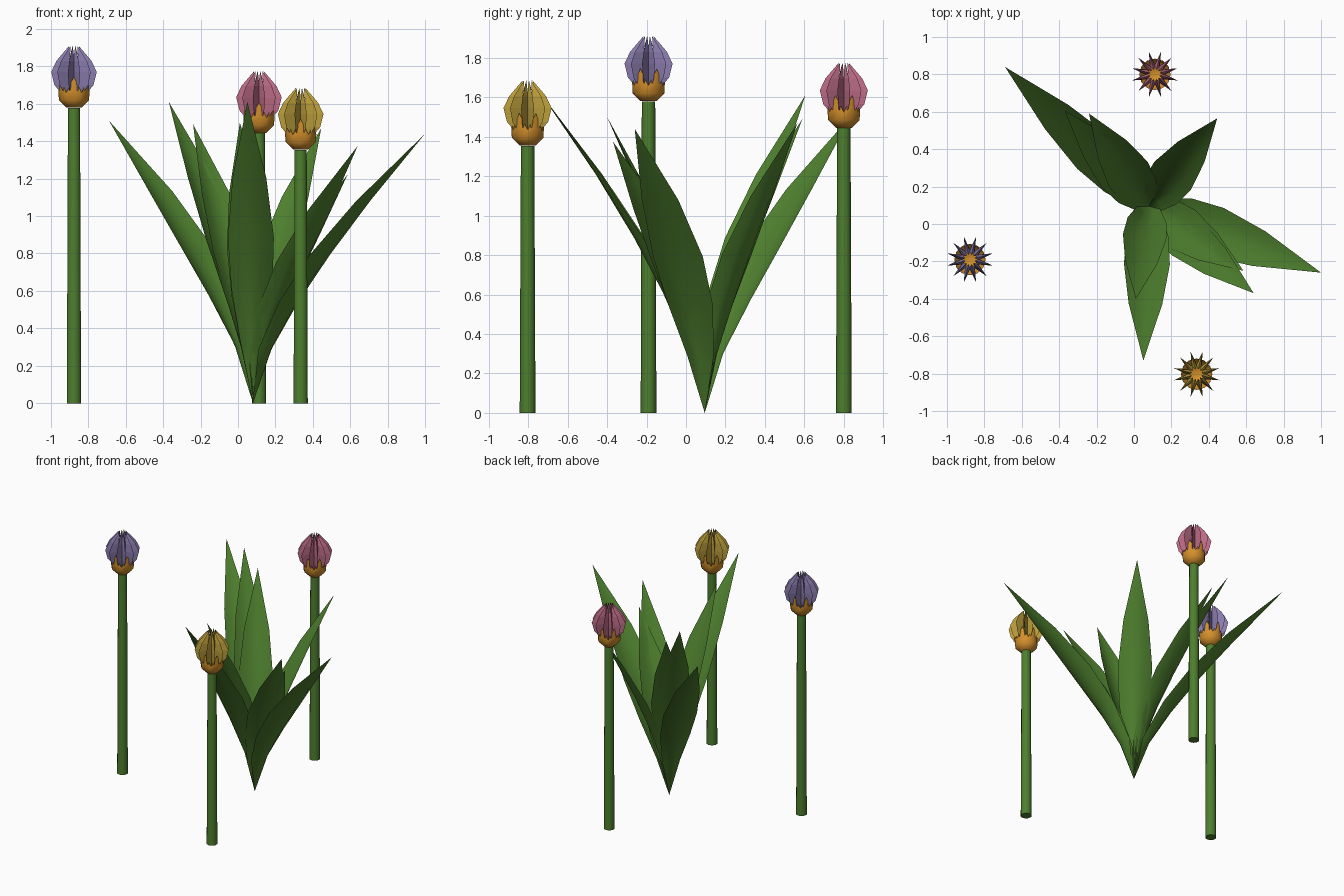
import bpy
import bmesh
from math import cos, sin, tau, radians
from mathutils import Vector

cube = bpy.data.objects.get("Cube")
if cube:
    bpy.data.objects.remove(cube, do_unlink=True)


def material(name, rgb):
    mat = bpy.data.materials.new(name)
    mat.use_nodes = True
    mat.diffuse_color = (*rgb, 1)
    bsdf = next(n for n in mat.node_tree.nodes if n.type == "BSDF_PRINCIPLED")
    bsdf.inputs["Base Color"].default_value = (*rgb, 1)
    return mat


green = material("leaf green", (.075, .21, .027))
orange = material("sepal orange", (.66, .28, .025))
purple = material("petal purple", (.26, .205, .43))
pink = material("petal pink", (.51, .15, .24))
yellow = material("petal yellow", (.51, .35, .045))


def finish(name, bm, mat, smooth, fix_normals=True):
    bmesh.ops.remove_doubles(bm, verts=bm.verts[:], dist=1e-5)
    if fix_normals:
        bmesh.ops.recalc_face_normals(bm, faces=bm.faces[:])
    for face in bm.faces:
        face.smooth = smooth
    mesh = bpy.data.meshes.new(name)
    bm.to_mesh(mesh)
    bm.free()
    mesh.materials.append(mat)
    obj = bpy.data.objects.new(name, mesh)
    bpy.context.collection.objects.link(obj)
    return obj


def polar(r, angle, z):
    return Vector((r * cos(angle), r * sin(angle), z))


def skin(bm, rows, closed=False):
    """Bridge equal-length rows of points with faces, dropping collapsed corners."""
    n = len(rows[0])
    for low, high in zip(rows, rows[1:]):
        for i in range(n if closed else n - 1):
            j = (i + 1) % n
            pts = []
            for p in (low[i], low[j], high[j], high[i]):
                if all((p - q).length > 1e-6 for q in pts):
                    pts.append(p)
            if len(pts) > 2:
                bm.faces.new([bm.verts.new(p) for p in pts])


# Leaves: gutter-shaped blades (height, half width, gutter depth) from one point
BASE = Vector((.08, .095, 0))
BLADE = ((0, 0, 0), (.2, .065, .045), (.38, .11, .055), (.55, .123, .05),
         (.75, .09, .03), (1, 0, 0))


def leaf(name, tip, scale=1):
    reach = Vector(tip) - BASE
    flat = Vector((reach.x, reach.y, 0))
    out = flat.normalized()
    side = out.cross(Vector((0, 0, 1)))
    rows = []
    for f, w, depth in BLADE:
        centre = BASE + flat * f ** 1.4 + Vector((0, 0, reach.z * f))
        rows.append([centre + side * w * scale * u - out * depth * u * u
                     for u in (-1, -.5, 0, .5, 1)])
    bm = bmesh.new()
    skin(bm, rows)
    finish(name, bm, green, True)


leaf("back_right_outer_leaf", (-.69, .84, 1.51))
leaf("back_right_middle_leaf", (-.37, .605, 1.61))
leaf("back_right_inner_leaf", (-.24, .59, 1.49))
leaf("back_left_leaf", (.445, .565, 1.47))
leaf("left_outer_leaf", (1, -.26, 1.44), 1.1)
leaf("left_front_leaf", (.64, -.37, 1.375))
leaf("left_inner_leaf", (.585, -.25, 1.22))
leaf("front_outer_leaf", (.05, -.73, 1.61))
leaf("front_inner_leaf", (.01, -.40, 1.50), .95)

# Petal outline: height, keel radius, valley radius, half angle in degrees
PETAL = ((.06, .055, .048, 15), (.12, .108, .052, 15), (.19, .126, .054, 15),
         (.25, .097, .05, 15), (.29, .062, .038, 13), (.33, .026, .026, 0))
# Sepal cup: radius, height, extra height at the points
CUP = ((0, 0, 0), (.04, 0, 0), (.08, .04, 0), (.083, .075, .02), (.084, .08, .085))


def flower(name, x, y, height, mat):
    at = Vector((x, y, 0))

    # Stem
    bm = bmesh.new()
    bmesh.ops.create_cone(bm, cap_ends=True, segments=10, radius1=.04,
                          radius2=.034, depth=height)
    bmesh.ops.translate(bm, verts=bm.verts[:], vec=at + Vector((0, 0, height / 2 - .001)))
    stem = finish(name + "_stem", bm, green, True)
    for poly in stem.data.polygons:
        poly.use_smooth = abs(poly.normal.z) < .5

    # Sepal cup with six pointed tips
    bm = bmesh.new()
    rows = [[at + polar(r, tau * i / 12, height + z + rise * (i % 2)) for i in range(12)]
            for r, z, rise in CUP]
    skin(bm, rows, closed=True)
    finish(name + "_sepal_cup", bm, orange, True)

    # Twelve keeled petals
    bm = bmesh.new()
    for k in range(12):
        mid = tau * (k + .5) / 12
        rows = [[at + polar(valley, mid - radians(a), height + z),
                 at + polar(keel, mid, height + z),
                 at + polar(valley, mid + radians(a), height + z)]
                for z, keel, valley, a in PETAL]
        skin(bm, rows)
    finish(name + "_petals", bm, mat, False, False)


flower("purple_flower", -.877, -.19, 1.58, purple)
flower("pink_flower", .112, .80, 1.445, pink)
flower("yellow_flower", .335, -.803, 1.355, yellow)
